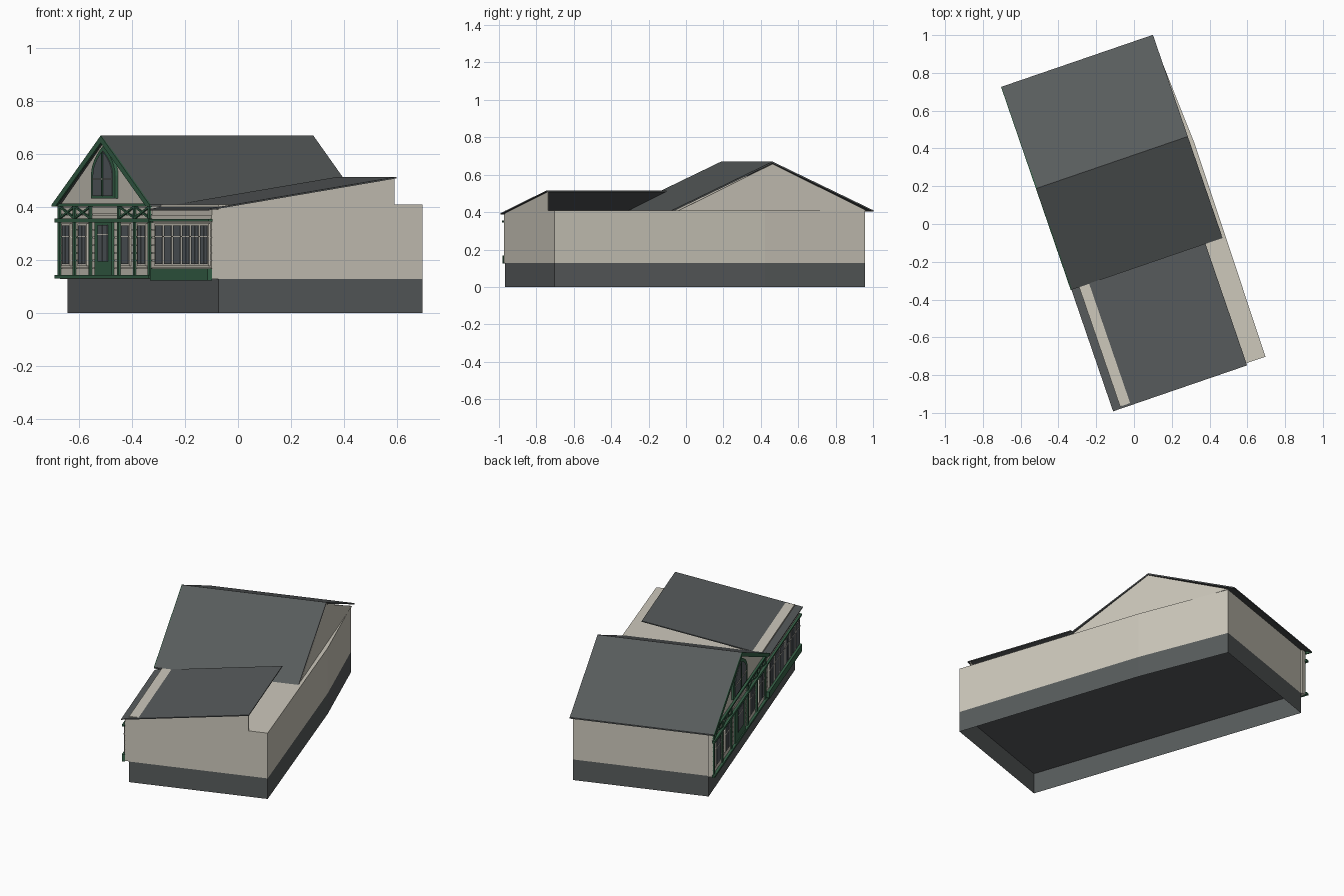
import bpy, bmesh, math

if "Cube" in bpy.data.objects:
    bpy.data.objects.remove(bpy.data.objects["Cube"])


def material(name, rgb):
    m = bpy.data.materials.new(name)
    m.use_nodes = True
    m.diffuse_color = (*rgb, 1)
    m.node_tree.nodes["Principled BSDF"].inputs["Base Color"].default_value = (*rgb, 1)
    return m


WALL = material("beige wall", (0.61, 0.58, 0.50))
SLATE = material("slate grey", (0.098, 0.107, 0.109))
GREEN = material("dark green", (0.04, 0.13, 0.07))
GLASS = material("window glass", (0.10, 0.115, 0.125))

# Local layout: u = depth from the facade, w = along the facade, z = up
TURN = math.radians(18.93)
ORIGIN = (-0.70, 0.727, 0)
PLACE = {
    "u": lambda a, b, c: (c, -a, b),   # outline in (w, z)
    "w": lambda a, b, c: (a, -c, b),   # outline in (u, z)
    "z": lambda a, b, c: (a, -b, c),   # outline in (u, w)
}


def prism(name, outline, lo, hi, mat, axis="u", open_bottom=False):
    """Extrude an outline along one local axis."""
    bm = bmesh.new()
    ends = [[bm.verts.new(PLACE[axis](a, b, c)) for a, b in outline] for c in (lo, hi)]
    low = bm.faces.new(ends[0])
    bm.faces.new(ends[1])
    n = len(outline)
    for i in range(n):
        j = (i + 1) % n
        bm.faces.new((ends[0][i], ends[0][j], ends[1][j], ends[1][i]))
    bmesh.ops.recalc_face_normals(bm, faces=bm.faces)
    if open_bottom:
        bmesh.ops.delete(bm, geom=[low], context="FACES_ONLY")
    me = bpy.data.meshes.new(name)
    bm.to_mesh(me)
    bm.free()
    me.materials.append(mat)
    ob = bpy.data.objects.new(name, me)
    ob.location = ORIGIN
    ob.rotation_euler.z = TURN
    bpy.context.collection.objects.link(ob)
    return ob


def panel(name, w0, w1, z0, z1, u0, u1, mat):
    return prism(name, [(w0, z0), (w1, z0), (w1, z1), (w0, z1)], u0, u1, mat)


def bar(name, a, b, width, u0, u1, mat):
    """Straight timber between two (w, z) points."""
    dw, dz = b[0] - a[0], b[1] - a[1]
    k = width / 2 / math.hypot(dw, dz)
    nw, nz = -dz * k, dw * k
    prism(name, [(a[0] + nw, a[1] + nz), (b[0] + nw, b[1] + nz),
                 (b[0] - nw, b[1] - nz), (a[0] - nw, a[1] - nz)], u0, u1, mat)


MID = 0.569                     # ridge position along the facade
EAVE, RIDGE = 0.41, 0.67
FLOOR = 0.128
SPAN, END = 1.137, 1.817        # end of the gabled roof, end of the shed roof
DEPTH = 0.846

# Foundation and walls, slightly bent along the rear
plan = [(0.043, 0.045), (0.84, 0.045), (0.868, 0.62), (0.857, 1.805), (0.043, 1.805)]
prism("foundation", plan, 0, FLOOR, SLATE, "z", True)
prism("main_walls", plan, FLOOR, EAVE, WALL, "z", True)

# Gabled roof and its rear gable wall
prism("gable_roof", [(0, EAVE), (MID, RIDGE), (SPAN, EAVE),
                     (SPAN, EAVE - 0.008), (MID, RIDGE - 0.009), (0, EAVE - 0.008)],
      0, DEPTH, SLATE)
gable = [(0.04, EAVE), (MID, RIDGE - 0.012), (SPAN - 0.04, EAVE)]
prism("rear_gable_wall", gable, DEPTH - 0.01, DEPTH - 0.001, WALL)

# Shed roof with its sloping side wall


def shed(u):
    return 0.394 + 0.161 * u


prism("shed_roof", [(0, shed(0)), (0.75, shed(0.75)),
                    (0.75, shed(0.75) - 0.006), (0, shed(0) - 0.006)],
      SPAN - 0.002, END, SLATE, "w")
prism("shed_side_wall", [(0.1, EAVE - 0.01), (0.745, EAVE - 0.01),
                         (0.745, shed(0.745) - 0.004), (0.1, shed(0.1) - 0.004)],
      1.80, 1.805, WALL, "w")

# Facade panels
FRONT = 0.018
L, R = MID - 0.534, MID + 0.534
panel("gabled_facade", L, R, FLOOR, EAVE, FRONT, 0.043, WALL)
prism("front_gable_wall", gable, FRONT, 0.04, WALL)
panel("shed_facade", R, 1.803, FLOOR, shed(0) - 0.003, FRONT, 0.043, WALL)

# Horizontal siding boards
for i in range(9):
    z = 0.142 + i * 0.029
    panel("siding_board", L, R, z, z + 0.026, FRONT - 0.003, FRONT, WALL)
    if i < 8:
        panel("siding_board_shed", R, 1.803, z, z + 0.026, FRONT - 0.003, FRONT, WALL)

# Green timber frame
panel("sill_beam", L - 0.012, R + 0.012, 0.13, 0.143, 0.0, FRONT, GREEN)
panel("middle_beam", L - 0.012, R + 0.012, 0.343, 0.358, 0.0, FRONT, GREEN)
panel("top_beam", L, R, 0.402, 0.413, 0.005, FRONT, GREEN)
panel("shed_beam", R + 0.012, 1.81, 0.345, 0.355, 0.002, FRONT, GREEN)
posts = (0.524, 0.35, 0.165)
for side in (-1, 1):
    for p in posts:
        w = MID + side * p
        panel("post", w - 0.01, w + 0.01, 0.14, 0.405, 0.008, FRONT, GREEN)
    for p, q in zip(posts, posts[1:]):
        a, b = MID + side * p, MID + side * q
        bar("cross_brace", (a, 0.358), (b, 0.403), 0.008, 0.010, FRONT, GREEN)
        bar("cross_brace", (a, 0.403), (b, 0.358), 0.008, 0.009, FRONT, GREEN)

# Bargeboards
prism("bargeboard", [(0, EAVE), (MID, RIDGE), (SPAN, EAVE), (SPAN, 0.402),
                     (SPAN - 0.04, 0.402), (MID, RIDGE - 0.027), (0.04, 0.402), (0, 0.402)],
      -0.004, 0.003, GREEN)


# Tall narrow windows
def window(w):
    h = 0.052
    panel("window_frame", w - h, w + h, 0.178, 0.338, 0.008, FRONT, WALL)
    for s in (-1, 1):
        c = w + s * 0.021
        panel("window_pane", c - 0.019, c + 0.019, 0.186, 0.331, 0.006, FRONT, GLASS)
    panel("window_bar", w - h, w + h, 0.287, 0.291, 0.005, 0.008, WALL)


for off in (-0.44, -0.25, 0.25, 0.44):
    window(MID + off)
for i in range(6):
    window(1.215 + i * 0.105)

# Door
panel("door", MID - 0.10, MID + 0.10, 0.143, 0.343, 0.006, FRONT, GREEN)
for s in (-1, 1):
    c = MID + s * 0.03
    panel("door_pane", c - 0.027, c + 0.027, 0.195, 0.332, 0.003, 0.007, GLASS)
panel("door_bar", MID - 0.057, MID + 0.057, 0.295, 0.299, 0.002, 0.006, WALL)


# Pointed gable window
def lancet(half, bottom, spring, peak, steps=6):
    arc = [(half * (1 - (i / steps) ** 2), spring + (peak - spring) * i / steps)
           for i in range(steps)]
    right = [(half, bottom)] + arc + [(0, peak)]
    left = [(-x, z) for x, z in reversed(right[:-1])]
    return [(MID + x, z) for x, z in right + left]


prism("gable_window_frame", lancet(0.14, 0.433, 0.52, 0.632), 0.006, FRONT, GREEN)
prism("gable_window_glass", lancet(0.112, 0.442, 0.52, 0.612), 0.003, 0.008, GLASS)
panel("gable_window_mullion", MID - 0.006, MID + 0.006, 0.442, 0.607, 0.0, 0.005, GREEN)
panel("gable_window_bar", MID - 0.112, MID + 0.112, 0.505, 0.509, 0.0, 0.005, WALL)

# Planter below the shed windows
panel("planter", R + 0.03, 1.805, 0.124, 0.168, 0.0, FRONT, GREEN)
